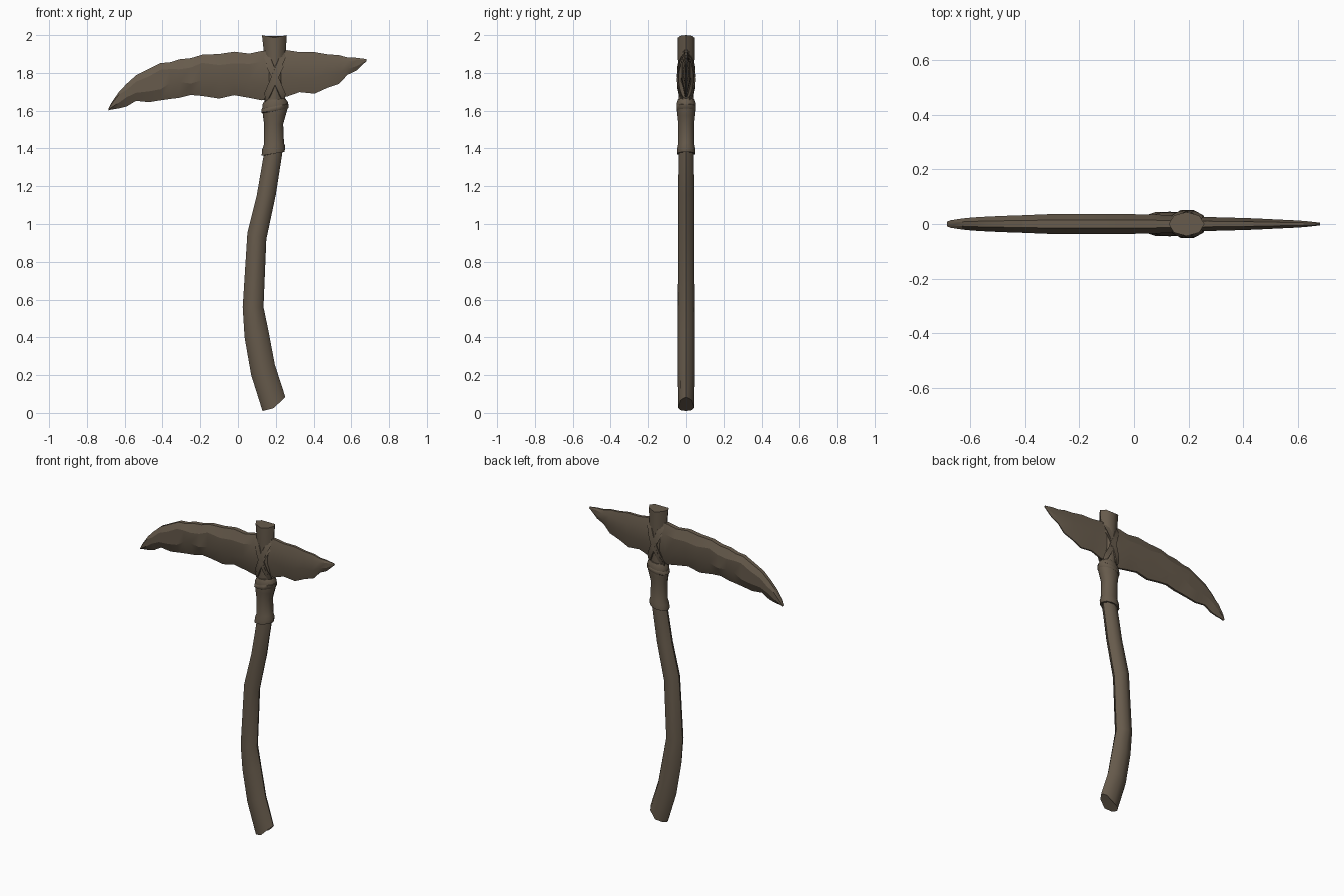
import bpy, bmesh, math, random
from mathutils import Vector

random.seed(4)
mat = bpy.data.materials.new("weathered brown")
mat.diffuse_color = (0.135, 0.104, 0.072, 1)


def finish(bm, name, angle):
    bmesh.ops.recalc_face_normals(bm, faces=bm.faces)
    me = bpy.data.meshes.new(name)
    bm.to_mesh(me)
    bm.free()
    me.materials.append(mat)
    ob = bpy.data.objects.new(name, me)
    bpy.context.collection.objects.link(ob)
    bpy.ops.object.select_all(action='DESELECT')
    ob.select_set(True)
    bpy.context.view_layer.objects.active = ob
    bpy.ops.object.shade_smooth_by_angle(angle=math.radians(angle))
    return ob


def loft(name, rings, angle, closed=False):
    """Skin a list of equal-length point rings."""
    bm = bmesh.new()
    vs = [[bm.verts.new(p) for p in r] for r in rings]
    n = len(vs[0])
    pairs = list(zip(vs, vs[1:])) + ([(vs[-1], vs[0])] if closed else [])
    for a, b in pairs:
        for i in range(n):
            j = (i + 1) % n
            bm.faces.new((a[i], a[j], b[j], b[i]))
    if not closed:
        bm.faces.new(vs[0])
        bm.faces.new(vs[-1])
    return finish(bm, name, angle)


def tube(name, sections, sides=8, angle=50):
    """Sections: left x, left z, right x, right z, half depth, dip of the middle."""
    rings = []
    for lx, lz, rx, rz, d, dip in sections:
        ring = []
        for k in range(sides):
            a = 2 * math.pi * k / sides
            c, s = math.cos(a), math.sin(a)
            ring.append(((lx + rx) / 2 + c * (rx - lx) / 2, s * d,
                         (lz + rz) / 2 + c * (rz - lz) / 2 - dip * (1 - abs(c))))
        rings.append(ring)
    return loft(name, rings, angle)


# Crooked wooden shaft
tube("shaft", [
    (0.13, 0.01, 0.25, 0.085, 0.042, 0.022),
    (0.07, 0.20, 0.195, 0.255, 0.045, 0),
    (0.035, 0.40, 0.16, 0.44, 0.044, 0),
    (0.025, 0.56, 0.135, 0.56, 0.044, 0),
    (0.05, 0.955, 0.15, 0.92, 0.043, 0),
    (0.10, 1.155, 0.20, 1.155, 0.042, 0),
    (0.137, 1.37, 0.235, 1.38, 0.040, 0),
    (0.145, 1.52, 0.235, 1.52, 0.038, 0),
    (0.145, 1.68, 0.240, 1.68, 0.040, 0),
    (0.15, 1.80, 0.240, 1.80, 0.043, 0),
    (0.138, 1.90, 0.252, 1.90, 0.044, 0),
    (0.127, 2.00, 0.258, 2.00, 0.044, 0.014)])

# Leather grip sleeve with a rim at both ends
tube("grip_sleeve", [
    (0.135, 1.362, 0.238, 1.382, 0.040, 0),
    (0.125, 1.362, 0.246, 1.382, 0.049, 0),
    (0.128, 1.395, 0.250, 1.41, 0.049, 0),
    (0.137, 1.42, 0.243, 1.43, 0.044, 0),
    (0.138, 1.53, 0.239, 1.53, 0.044, 0),
    (0.132, 1.575, 0.252, 1.575, 0.049, 0),
    (0.128, 1.61, 0.262, 1.61, 0.052, 0),
    (0.130, 1.635, 0.265, 1.645, 0.052, 0),
    (0.143, 1.655, 0.250, 1.665, 0.045, 0)], sides=10)
# Rim cord below the blade
tube("sleeve_cord", [
    (0.135, 1.585, 0.255, 1.605, 0.048, 0),
    (0.123, 1.590, 0.266, 1.615, 0.054, 0),
    (0.125, 1.608, 0.268, 1.635, 0.054, 0),
    (0.135, 1.615, 0.255, 1.640, 0.048, 0)], sides=10)

# Chipped stone blade: x, top z, bottom z, half thickness
columns = [
    (-0.685, 1.612, 1.602, 0.008), (-0.67, 1.642, 1.606, 0.014),
    (-0.63, 1.70, 1.612, 0.020), (-0.59, 1.742, 1.622, 0.024),
    (-0.54, 1.787, 1.652, 0.027), (-0.47, 1.822, 1.645, 0.030),
    (-0.41, 1.852, 1.655, 0.032), (-0.36, 1.856, 1.662, 0.034),
    (-0.31, 1.872, 1.668, 0.036), (-0.25, 1.878, 1.683, 0.036),
    (-0.19, 1.896, 1.678, 0.036), (-0.10, 1.900, 1.664, 0.036),
    (-0.02, 1.912, 1.682, 0.036), (0.06, 1.902, 1.668, 0.035),
    (0.125, 1.916, 1.655, 0.033), (0.19, 1.916, 1.665, 0.029),
    (0.26, 1.920, 1.675, 0.026), (0.325, 1.910, 1.698, 0.024),
    (0.405, 1.910, 1.690, 0.022), (0.475, 1.898, 1.722, 0.019),
    (0.535, 1.894, 1.742, 0.016), (0.58, 1.882, 1.790, 0.014),
    (0.627, 1.880, 1.812, 0.011), (0.68, 1.873, 1.862, 0.005)]
rings = []
for x, zt, zb, t in columns:
    h = zt - zb
    hi = zt - h * random.uniform(0.16, 0.28)
    lo = zb + h * random.uniform(0.28, 0.44)
    e = t * 0.4
    rings.append([(x, -e, zt), (x, e, zt), (x, t, hi), (x, t, lo),
                  (x, t * 0.2, zb), (x, -t * 0.2, zb), (x, -t, lo), (x, -t, hi)])
loft("blade", rings, 20)


def strap(name, slope, rise, width):
    """Flat band looping round the shaft in a tilted plane."""
    rings, n = [], 20
    for k in range(n):
        a = 2 * math.pi * k / n
        c, s = math.cos(a), math.sin(a)
        ring = []
        for grow, side in ((0, -1), (0.007, -1), (0.007, 1), (0, 1)):
            ring.append((0.195 + c * (0.048 + grow) + (0 if abs(c) > 0.9 else
                         -slope * side * width * 0.7),
                         s * (0.042 + grow),
                         rise + slope * c * 0.13 + side * width * 0.5))
        rings.append(ring)
    loft(name, rings, 40, closed=True)


# Crossed lashing holding the blade
for i, (slope, rise, width) in enumerate([(1, 1.785, 0.018), (-1, 1.785, 0.018),
                                          (0.9, 1.76, 0.014), (-0.9, 1.765, 0.014)]):
    strap("lashing_%d" % (i + 1), slope, rise, width)
